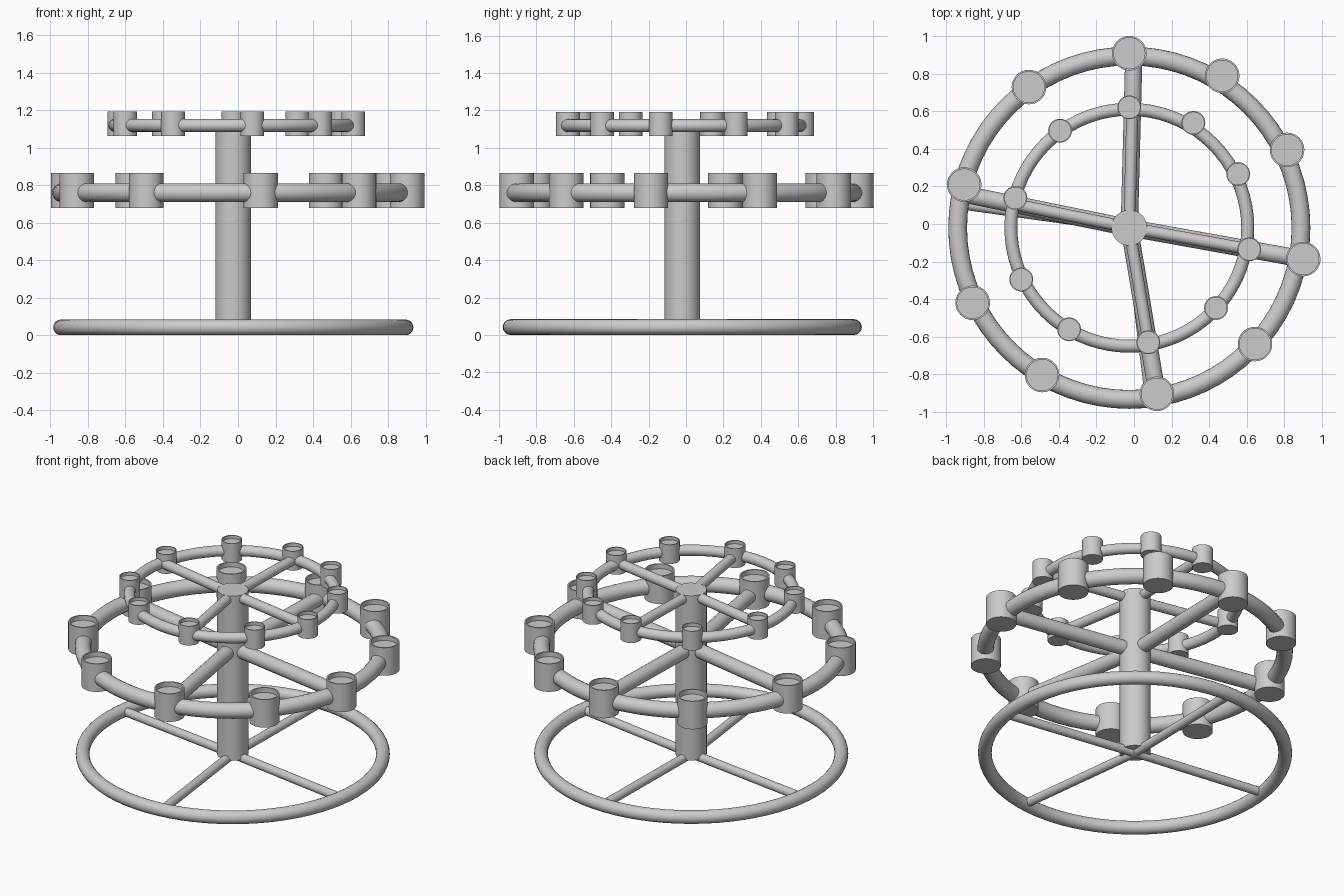
import bpy, bmesh
from math import cos, sin, pi, radians
from mathutils import Vector

if "Cube" in bpy.data.objects:
    bpy.data.objects.remove(bpy.data.objects["Cube"])

CX, CY = -0.025, -0.02   # axis of post and rings

# Cup offsets from the axis on the large tier (slightly irregular)
CUPS = [(0.0, 0.93), (0.495, 0.81), (0.841, 0.415), (0.927, -0.167), (0.67, -0.62),
        (0.147, -0.885), (-0.465, -0.785), (-0.835, -0.40), (-0.88, 0.23), (-0.535, 0.75)]


def smooth(ob, name):
    ob.name = name
    bpy.ops.object.shade_smooth_by_angle(angle=radians(35))
    return ob


def ring(name, major, minor, z):
    bpy.ops.mesh.primitive_torus_add(location=(CX, CY, z), major_radius=major,
                                     minor_radius=minor, major_segments=72, minor_segments=20)
    smooth(bpy.context.object, name)


def rod(name, a, b, r, verts=24):
    a, b = Vector(a), Vector(b)
    d = b - a
    bpy.ops.mesh.primitive_cylinder_add(vertices=verts, radius=r, depth=d.length, location=(a + b) / 2)
    ob = bpy.context.object
    ob.rotation_euler = d.to_track_quat('Z', 'Y').to_euler()
    smooth(ob, name)


def spokes(name, angles, length, r, z):
    for i, deg in enumerate(angles):
        t = radians(deg)
        rod(f"{name}_{i + 1}", (CX, CY, z),
            (CX + length * cos(t), CY + length * sin(t), z), r)


def cup(name, x, y, z, r, h):
    # Solid cylinder with a shallow recess in the top
    bm = bmesh.new()
    bmesh.ops.create_cone(bm, cap_ends=True, segments=40, radius1=r, radius2=r, depth=h)
    top = max(bm.faces, key=lambda f: f.calc_center_median().z)
    bmesh.ops.inset_region(bm, faces=[top], thickness=r * 0.1)
    new = bmesh.ops.extrude_discrete_faces(bm, faces=[top])["faces"][0]
    bmesh.ops.translate(bm, verts=new.verts, vec=(0, 0, -h * 0.17))
    me = bpy.data.meshes.new(name)
    bm.to_mesh(me)
    bm.free()
    ob = bpy.data.objects.new(name, me)
    ob.location = (x, y, z)
    bpy.context.collection.objects.link(ob)
    bpy.ops.object.select_all(action='DESELECT')
    ob.select_set(True)
    bpy.context.view_layer.objects.active = ob
    smooth(ob, name)


def tier(name, s, z):
    # Ring, four spokes and ten candle cups; the upper tier is a scaled copy
    ring(f"{name}_ring", 0.915 * s, 0.05 * s, z)
    spokes(f"{name}_spoke", (88.5, 168.5, 279.5, 349.8), 0.91 * s, 0.046 * s, z)
    for i, (x, y) in enumerate(CUPS):
        cup(f"{name}_cup_{i + 1}", CX + x * s, CY + y * s, z + 0.012 * s, 0.092 * s, 0.188 * s)


# Base
ring("base_ring", 0.918, 0.042, 0.042)
spokes("base_spoke", (89, 172, 277, 351), 0.91, 0.028, 0.042)

# Central post
rod("post", (CX, CY, 0.04), (CX, CY, 1.15), 0.095, 48)

# Two tiers
tier("lower", 1.0, 0.76)
tier("upper", 0.69, 1.119)
